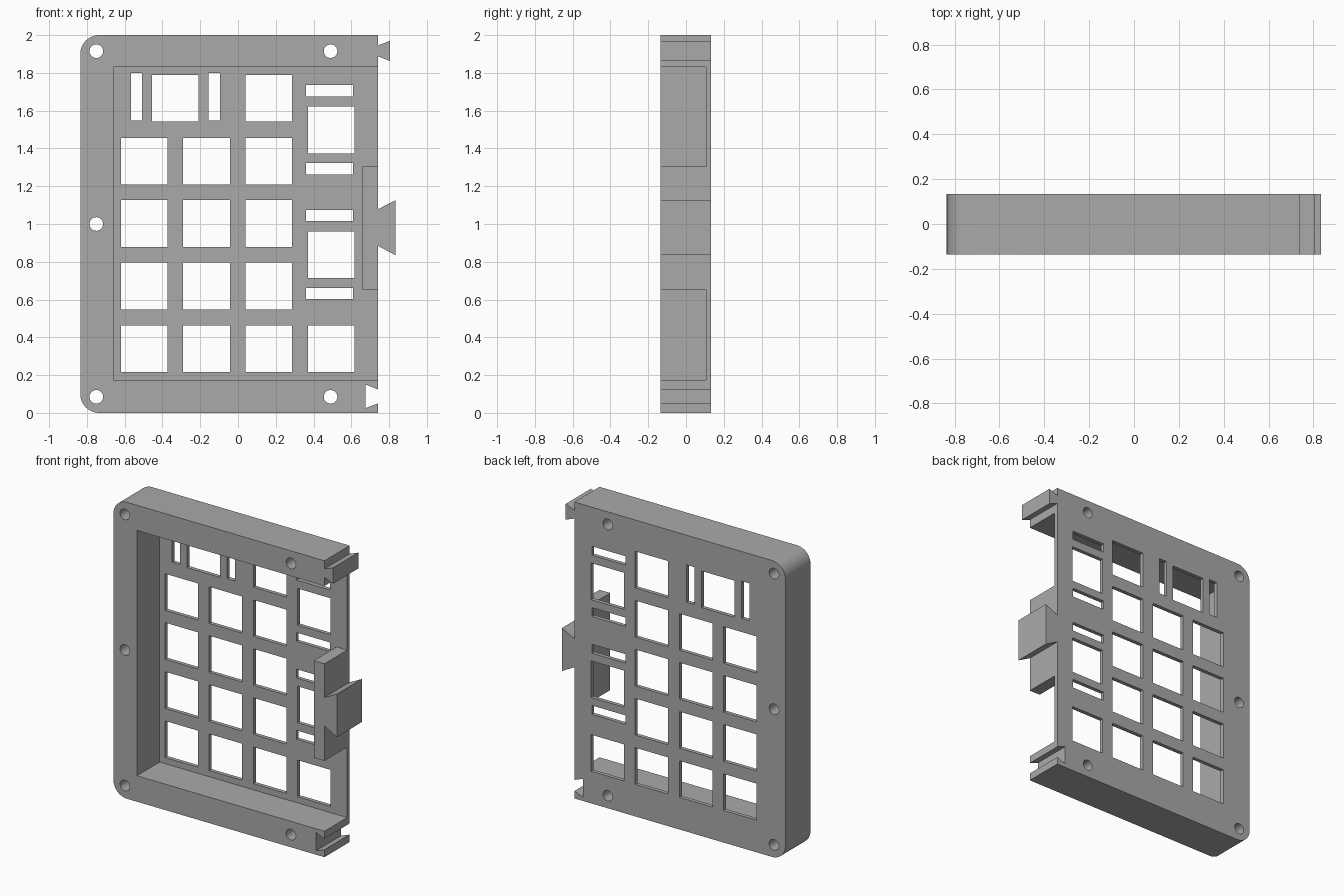
import bpy
import bmesh
from math import cos, sin, pi

cube = bpy.data.objects.get("Cube")
if cube:
    bpy.data.objects.remove(cube, do_unlink=True)

FRONT, BACK, FLOOR = -0.135, 0.133, 0.107   # depths along y
LEFT, RIGHT, TOP = -0.835, 0.74, 2.0        # case outline
KEY = 0.247                                 # key opening size


def arc(cx, cz, r, start, end, steps):
    return [(cx + r * cos(start + (end - start) * i / steps),
             cz + r * sin(start + (end - start) * i / steps))
            for i in range(steps + 1)]


def rect(x0, x1, z0, z1):
    return [(x0, z0), (x1, z0), (x1, z1), (x0, z1)]


def key(x, z):
    h = KEY / 2
    return rect(x - h, x + h, z - h, z + h)


def prisms(name, outlines, y0, y1):
    """One object made of xz outlines extruded from y0 to y1."""
    bm = bmesh.new()
    for outline in outlines:
        face = bm.faces.new([bm.verts.new((x, y0, z)) for x, z in outline])
        new = bmesh.ops.extrude_face_region(bm, geom=[face])["geom"]
        verts = [v for v in new if isinstance(v, bmesh.types.BMVert)]
        bmesh.ops.translate(bm, verts=verts, vec=(0, y1 - y0, 0))
    bmesh.ops.recalc_face_normals(bm, faces=bm.faces)
    mesh = bpy.data.meshes.new(name)
    bm.to_mesh(mesh)
    bm.free()
    obj = bpy.data.objects.new(name, mesh)
    bpy.context.collection.objects.link(obj)
    return obj


def cut(target, cutter):
    cutter.hide_render = True
    mod = target.modifiers.new(cutter.name, "BOOLEAN")
    mod.operation, mod.solver, mod.object = "DIFFERENCE", "EXACT", cutter
    bpy.context.view_layer.objects.active = target
    bpy.ops.object.modifier_apply(modifier=mod.name)
    bpy.data.objects.remove(cutter, do_unlink=True)


# Case outline: dovetail socket, side dovetail, top dovetail, rounded left corners
R = 0.1
outline = [(RIGHT, 0), (RIGHT, 0.05), (0.675, 0.025), (0.675, 0.15), (RIGHT, 0.125),
           (RIGHT, 0.885), (0.833, 0.835), (0.833, 1.125), (RIGHT, 1.078),
           (RIGHT, 1.888), (0.805, 1.863), (0.805, 1.97), (RIGHT, 1.945), (RIGHT, TOP)]
outline += arc(LEFT + R, TOP - R, R, pi / 2, pi, 12)
outline += arc(LEFT + R, R, R, pi, 1.5 * pi, 12)
case = prisms("keypad_case", [outline], FRONT, BACK)

# Interior cavity, open at the right, leaving the block behind the side dovetail
cavity = [(-0.66, 0.175), (1, 0.175), (1, 0.65), (0.66, 0.65),
          (0.66, 1.305), (1, 1.305), (1, 1.83), (-0.66, 1.83)]
cut(case, prisms("cavity_cutter", [cavity], FRONT - 0.2, FLOOR))

# Key openings
columns = [-0.497, -0.167, 0.163, 0.493]
rows = [0.34, 0.672, 1.003, 1.333, 1.665]
openings = [key(x, z) for x in columns[:3] for z in rows[:4]]
openings += [key(columns[3], rows[0]), key(columns[2], rows[4])]
openings += [key(-0.332, rows[4])]
openings += [key(columns[3], z) for z in (0.838, 1.498)]

# Stabiliser slots beside the wide key and around the tall keys
openings += [rect(x - 0.03, x + 0.03, 1.548, 1.8) for x in (-0.537, -0.126)]
openings += [rect(0.36, 0.61, z - 0.03, z + 0.03) for z in (0.632, 1.045, 1.292, 1.706)]

# Screw holes
screws = [(-0.75, 0.085), (-0.75, 1.0), (-0.75, 1.915), (0.49, 0.085), (0.49, 1.915)]
openings += [arc(x, z, 0.036, 0, 2 * pi, 32)[:-1] for x, z in screws]
cut(case, prisms("opening_cutter", openings, FRONT - 0.2, BACK + 0.2))

# Grey plastic
grey = bpy.data.materials.new("grey_plastic")
grey.use_nodes = True
colour = (0.4, 0.4, 0.4, 1)
grey.diffuse_color = colour
grey.node_tree.nodes["Principled BSDF"].inputs["Base Color"].default_value = colour
case.data.materials.clear()
case.data.materials.append(grey)

# Smooth rounded corners, crisp edges
case.select_set(True)
bpy.context.view_layer.objects.active = case
bpy.ops.object.shade_smooth_by_angle(angle=pi / 6)
